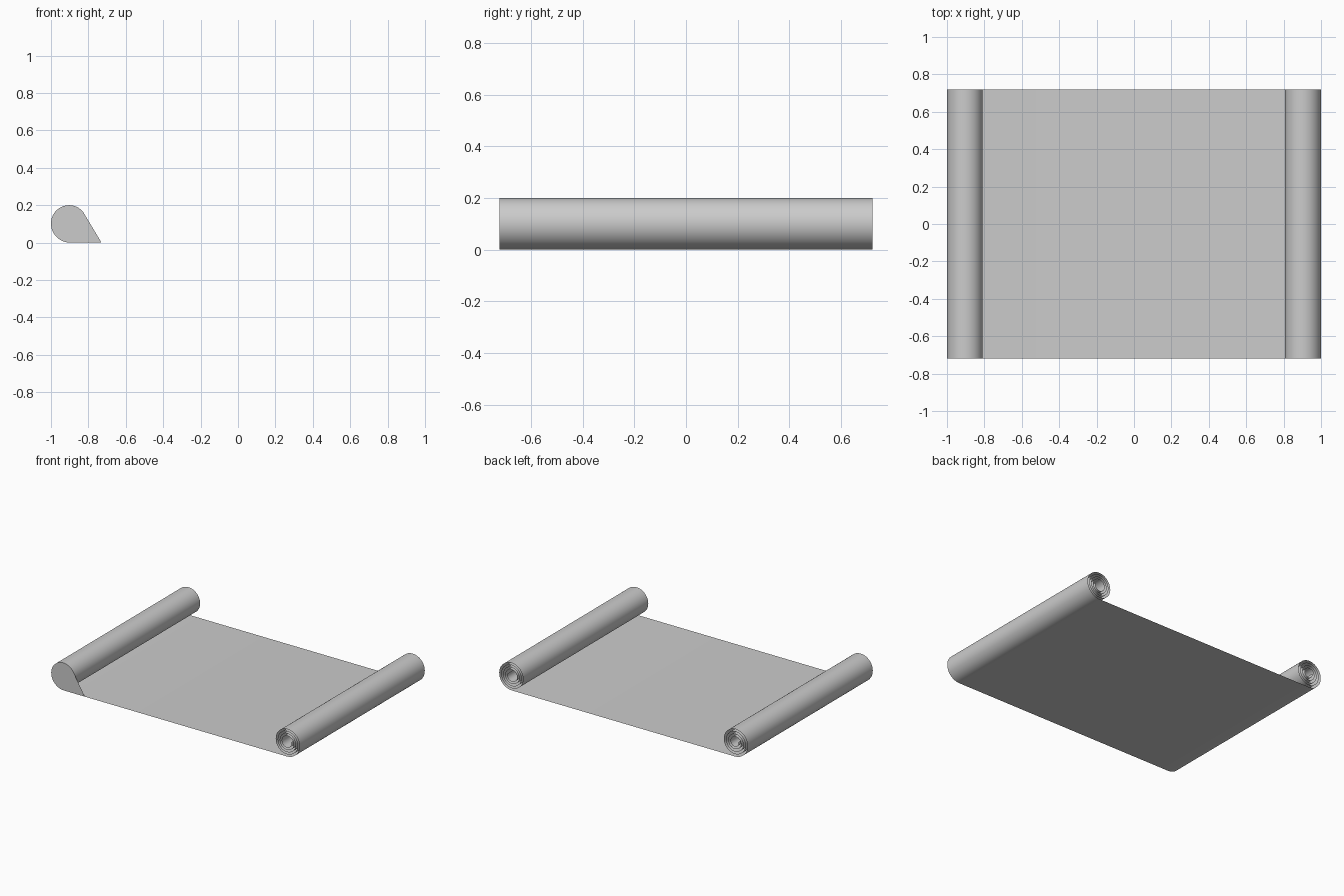
import bpy, bmesh, math

if "Cube" in bpy.data.objects:
    bpy.data.objects.remove(bpy.data.objects["Cube"])

HALF_DEPTH = 0.72
STEPS = 48          # points per turn


def spiral(turns, pitch):
    """Right-hand roll, starting tangent to the ground and winding inwards."""
    r0 = 0.1 + pitch / 4
    cx = 1 - (r0 - pitch / 4)
    pts = []
    for i in range(int(turns * STEPS) + 1):
        t = i / STEPS
        a = -math.pi / 2 + 2 * math.pi * t
        r = r0 - pitch * t
        pts.append((cx + r * math.cos(a), r0 + r * math.sin(a)))
    return pts


def make_object(name, bm):
    mesh = bpy.data.meshes.new(name)
    bm.to_mesh(mesh)
    bm.free()
    ob = bpy.data.objects.new(name, mesh)
    bpy.context.collection.objects.link(ob)
    return ob


# Paper sheet: one thin profile, rolled up at both ends
right = spiral(4.3, 0.016)
left = [(-x, z) for x, z in spiral(4.3, 0.018)]
profile = left[::-1] + [(-0.73, 0.0)] + right
bm = bmesh.new()
front = [bm.verts.new((x, -HALF_DEPTH, z)) for x, z in profile]
back = [bm.verts.new((x, HALF_DEPTH, z)) for x, z in profile]
for i in range(len(profile) - 1):
    bm.faces.new((front[i], front[i + 1], back[i + 1], back[i]))
sheet = make_object("paper_sheet", bm)
bpy.context.view_layer.objects.active = sheet
sheet.select_set(True)
bpy.ops.object.shade_smooth_by_angle(angle=math.radians(40))

# Front end cap of the left roll, with its wedge down to the sheet
bm = bmesh.new()
outline = [(-0.73, 0.0)] + left[:int(STEPS * 0.79)]
bm.faces.new([bm.verts.new((x, -HALF_DEPTH, z)) for x, z in reversed(outline)])
bmesh.ops.triangulate(bm, faces=bm.faces[:])
bmesh.ops.recalc_face_normals(bm, faces=bm.faces[:])
for f in bm.faces:
    if f.normal.y > 0:
        f.normal_flip()
make_object("roll_end_cap", bm)
